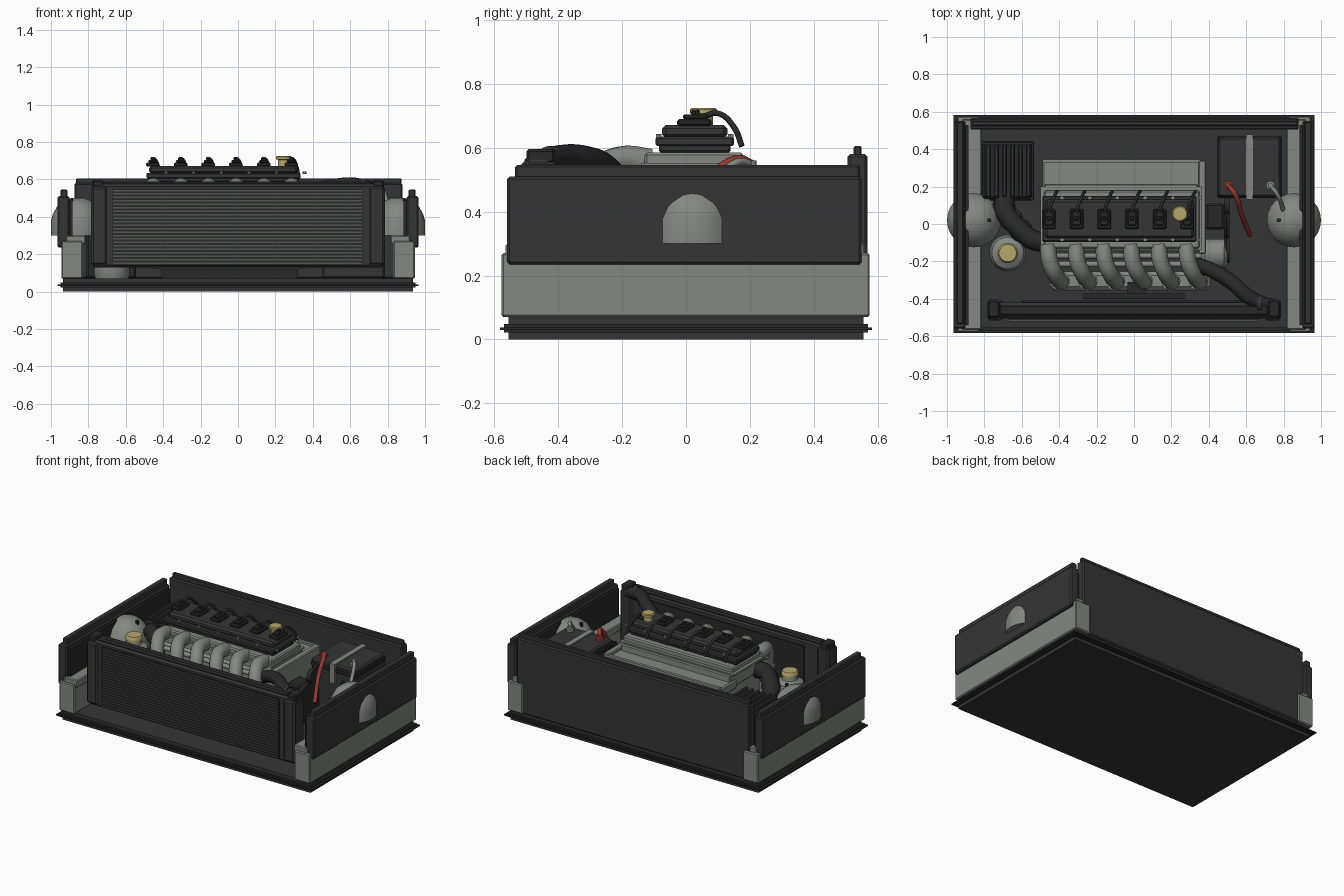
import bpy, bmesh, math
from mathutils import Vector

if "Cube" in bpy.data.objects:
    bpy.data.objects.remove(bpy.data.objects["Cube"])


def material(name, color):
    m = bpy.data.materials.new(name)
    m.use_nodes = True
    m.diffuse_color = (*color, 1)
    bsdf = next(n for n in m.node_tree.nodes if n.type == 'BSDF_PRINCIPLED')
    bsdf.inputs["Base Color"].default_value = (*color, 1)
    return m


DARK = material("charcoal paint", (0.036, 0.036, 0.036))
BLACK = material("black plastic", (0.022, 0.022, 0.022))
SLAT = material("grille grey", (0.085, 0.09, 0.085))
METAL = material("light grey metal", (0.23, 0.245, 0.22))
GOLD = material("yellow cap", (0.46, 0.39, 0.15))
RED = material("red cable", (0.3, 0.04, 0.03))


def add(name, bm, mat, smooth=False):
    bmesh.ops.recalc_face_normals(bm, faces=bm.faces)
    me = bpy.data.meshes.new(name)
    bm.to_mesh(me)
    bm.free()
    me.materials.append(mat)
    ob = bpy.data.objects.new(name, me)
    bpy.context.collection.objects.link(ob)
    if smooth:
        shade(ob)
    return ob


def shade(ob):
    bpy.ops.object.select_all(action='DESELECT')
    ob.select_set(True)
    bpy.context.view_layer.objects.active = ob
    bpy.ops.object.shade_smooth_by_angle(angle=math.radians(40))


def box(name, x, y, z, mat, bevel=0.0):
    """Box from (low, high) pairs on each axis."""
    bm = bmesh.new()
    bmesh.ops.create_cube(bm, size=1)
    for v in bm.verts:
        for i, (lo, hi) in enumerate((x, y, z)):
            v.co[i] = min(lo, hi) if v.co[i] < 0 else max(lo, hi)
    if bevel:
        bmesh.ops.bevel(bm, geom=bm.edges[:], offset=bevel, segments=1, affect='EDGES')
    return add(name, bm, mat)


def lathe(name, center, profile, mat, axis='Z', sides=24):
    """Turned part from (radius, height) pairs, closed at both ends."""
    bm = bmesh.new()
    rings = []
    for r, h in profile:
        ring = []
        for i in range(sides):
            a = math.tau * i / sides
            p = Vector((r * math.cos(a), r * math.sin(a), h))
            if axis == 'X':
                p = Vector((p.z, p.x, p.y))
            ring.append(bm.verts.new(p + Vector(center)))
        rings.append(ring)
    for a, b in zip(rings, rings[1:]):
        for i in range(sides):
            j = (i + 1) % sides
            bm.faces.new((a[i], a[j], b[j], b[i]))
    bm.faces.new(rings[0])
    bm.faces.new(rings[-1])
    return add(name, bm, mat, True)


def tube(name, points, radius, mat):
    """Smooth round hose through the points."""
    cu = bpy.data.curves.new(name, 'CURVE')
    cu.dimensions = '3D'
    cu.bevel_depth = radius
    cu.bevel_resolution = 3
    cu.resolution_u = 6
    cu.use_fill_caps = True
    sp = cu.splines.new('BEZIER')
    sp.bezier_points.add(len(points) - 1)
    for bp, p in zip(sp.bezier_points, points):
        bp.co = p
        bp.handle_left_type = bp.handle_right_type = 'AUTO'
    tmp = bpy.data.objects.new(name + " path", cu)
    bpy.context.collection.objects.link(tmp)
    bpy.context.view_layer.update()
    me = bpy.data.meshes.new_from_object(tmp.evaluated_get(bpy.context.evaluated_depsgraph_get()))
    bpy.data.objects.remove(tmp)
    me.name = name
    me.materials.clear()
    me.materials.append(mat)
    ob = bpy.data.objects.new(name, me)
    bpy.context.collection.objects.link(ob)
    shade(ob)


# Floor pan with a thin lip
box("floor_pan", (-.935, .935), (-.555, .555), (0, .07), DARK)
box("floor_lip", (-.965, .965), (-.583, .583), (.03, .038), BLACK)
box("floor_lip_step", (-.95, .95), (-.57, .57), (.022, .048), BLACK)

# Side rails, fender panels and suspension domes
for s, side in ((1, "left"), (-1, "right")):
    box(side + "_rail", (s * .83, s * .945), (-.578, .575), (.07, .27), METAL, .006)
    box(side + "_rail_top", (s * .815, s * .92), (-.565, .56), (.25, .3), METAL, .006)
    box(side + "_fender", (s * .9, s * .965), (-.56, .55), (.235, .51), DARK, .008)
    box(side + "_fender_inner", (s * .885, s * .91), (-.54, .53), (.26, .49), BLACK)
    box(side + "_fender_ridge", (s * .912, s * .95), (-.535, .545), (.5, .546), DARK, .006)
    c = (s * .855, .02, 0)
    lathe(side + "_dome", c, [(.145, .3), (.145, .38), (.135, .415), (.112, .455),
                              (.075, .485), (.035, .5), (.01, .503)], METAL)
    for k in range(3):
        a = math.tau * k / 3 + (0 if s < 0 else math.pi)
        lathe(side + "_dome_bolt", (c[0] + .08 * math.cos(a), .02 + .08 * math.sin(a), 0),
              [(.012, .46), (.012, .498)], BLACK, sides=6)

# Rear bulkhead
box("rear_panel", (-.875, .88), (.505, .568), (.07, .58), DARK, .008)
box("rear_panel_ridge", (-.865, .875), (.525, .55), (.57, .606), DARK, .005)

# Radiator with slatted grille
box("radiator_frame", (-.78, .78), (-.505, -.42), (.13, .575), DARK, .012)
box("radiator_tank", (-.72, .72), (-.49, -.43), (.56, .59), BLACK, .01)
box("grille_backing", (-.67, .665), (-.512, -.5), (.14, .55), BLACK)
for i in range(22):
    z = .148 + i * .0185
    box("grille_slat", (-.67, .665), (-.52, -.508), (z, z + .008), SLAT)
for s in (1, -1):
    box("radiator_side_cap", (s * .7, s * .785), (-.515, -.405), (.14, .56), DARK, .012)
    box("radiator_bracket", (s * .72, s * .78), (-.5, -.41), (.55, .597), BLACK, .008)
box("fan_shroud", (-.6, .6), (-.425, -.41), (.15, .54), BLACK)
box("fan_bar", (-.27, .27), (-.402, -.372), (.4, .43), BLACK)
box("fan_motor", (-.035, .065), (-.372, -.31), (.37, .44), BLACK)

# Engine block, head and trays
box("oil_pan", (-.41, .32), (-.12, .3), (.07, .2), BLACK)
box("engine_block", (-.47, .35), (-.13, .33), (.12, .46), METAL, .01)
box("intake_tray", (-.49, .355), (.15, .35), (.44, .5), METAL, .008)
box("intake_tray_ridge", (-.49, .355), (.325, .345), (.49, .515), METAL)
box("intake_tray_step", (-.48, .34), (.17, .215), (.48, .545), METAL, .006)
box("engine_end_plate", (.345, .385), (-.16, .34), (.2, .52), METAL, .006)
box("cylinder_head", (-.48, .35), (-.13, .18), (.45, .585), METAL, .008)
box("head_gasket", (-.5, .36), (-.14, .2), (.54, .553), METAL)

# Valve cover
box("cover_base", (-.48, .325), (-.085, .14), (.585, .615), DARK, .006)
box("cover_flange", (-.49, .335), (-.095, .15), (.605, .635), DARK, .006)
box("cover_top", (-.475, .32), (-.075, .13), (.63, .672), DARK, .012)
for i in range(6):
    x = -.455 + i * .148
    # Ignition coil, its bolts and lead
    box("coil_base", (x - .036, x + .036), (-.028, .08), (.668, .69), BLACK, .006)
    box("coil_top", (x - .024, x + .024), (-.01, .07), (.688, .705), BLACK, .006)
    lathe("coil_stud", (x, .03, 0), [(.013, .7), (.013, .715), (.008, .72)], BLACK, sides=8)
    tube("coil_lead", [(x, .06, .7), (x + .01, .1, .708), (x + .03, .15, .665),
                       (x + .042, .175, .605)], .009, BLACK)
    for y in (-.085, .14):
        lathe("cover_bolt", (x + .07, y, 0), [(.01, .63), (.01, .643)], METAL, sides=6)
    # Exhaust runner
    tube("exhaust_runner", [(x - .005, -.11, .555), (x + .005, -.2, .563), (x + .035, -.27, .525),
                            (x + .06, -.305, .43), (x + .06, -.305, .25)], .044, METAL)
    lathe("runner_collar", (x + .06, -.305, 0), [(.052, .24), (.052, .4)], METAL, sides=16)
lathe("oil_cap", (.245, .055, 0), [(.03, .67), (.03, .705), (.042, .707), (.042, .72), (.036, .725)], GOLD)
for y in (-.17, -.215):
    tube("manifold_rod", [(-.46, y, .5), (0, y, .5), (.36, y, .5)], .016, METAL)
box("exhaust_log", (-.45, .41), (-.355, -.255), (.2, .27), METAL, .02)

# Alternator and belt pulleys
lathe("alternator", (.36, -.16, .36), [(.06, 0), (.08, .02), (.08, .12), (.06, .14)], METAL, 'X')
for y, z, r in ((-.14, .36, .07), (.04, .27, .13), (.1, .43, .05)):
    lathe("pulley", (.48, y, z), [(r, 0), (r * .9, .015), (r, .03)], BLACK, 'X')
box("belt_cover", (.385, .48), (-.03, .11), (.2, .4), BLACK, .01)

# Battery with strap, terminals and cables
box("battery", (.45, .785), (.145, .465), (.07, .525), DARK, .01)
box("battery_lid", (.445, .79), (.14, .47), (.47, .505), BLACK, .008)
box("battery_strap", (.6, .637), (.13, .478), (.4, .533), METAL)
for x, mat in ((.505, RED), (.73, METAL)):
    lathe("battery_terminal", (x, .205, 0), [(.024, .52), (.024, .54), (.015, .545), (.015, .56)], mat, sides=12)
tube("positive_cable", [(.505, .205, .55), (.54, .16, .565), (.575, .05, .48), (.62, -.06, .34)], .013, RED)
tube("negative_cable", [(.73, .205, .55), (.765, .16, .555), (.79, .1, .5), (.808, .03, .43)], .012, METAL)

# Air filter box with ribs and intake hose
box("air_box", (-.81, -.545), (.135, .435), (.07, .45), BLACK, .012)
box("air_box_rim", (-.82, -.535), (.125, .445), (.37, .4), DARK, .006)
for i in range(6):
    x = -.79 + i * .043
    box("air_box_rib", (x, x + .022), (.145, .425), (.44, .47), DARK, .005)
tube("intake_hose", [(-.69, .15, .4), (-.69, .07, .43), (-.62, -.02, .46), (-.54, -.085, .47),
                     (-.46, -.1, .47)], .055, BLACK)
for x, y, z in ((-.695, .09, .423), (-.655, .022, .447), (-.605, -.035, .464)):
    lathe("hose_band", (x, y, z), [(.058, -.012), (.062, 0), (.058, .012)], DARK)

# Coolant reservoir
lathe("reservoir", (-.675, -.155, 0), [(.09, .07), (.098, .1), (.098, .38), (.085, .42), (.05, .44),
                                       (.045, .47)], METAL)
lathe("reservoir_cap", (-.675, -.155, 0), [(.052, .465), (.054, .485), (.046, .497)], GOLD)

# Upper radiator hose
tube("radiator_hose", [(.34, -.22, .5), (.42, -.25, .54), (.52, -.31, .565), (.6, -.38, .572),
                       (.67, -.42, .56), (.74, -.44, .54)], .04, BLACK)
lathe("hose_clamp", (.67, -.425, .56), [(.046, -.012), (.046, .012)], DARK, 'X')
